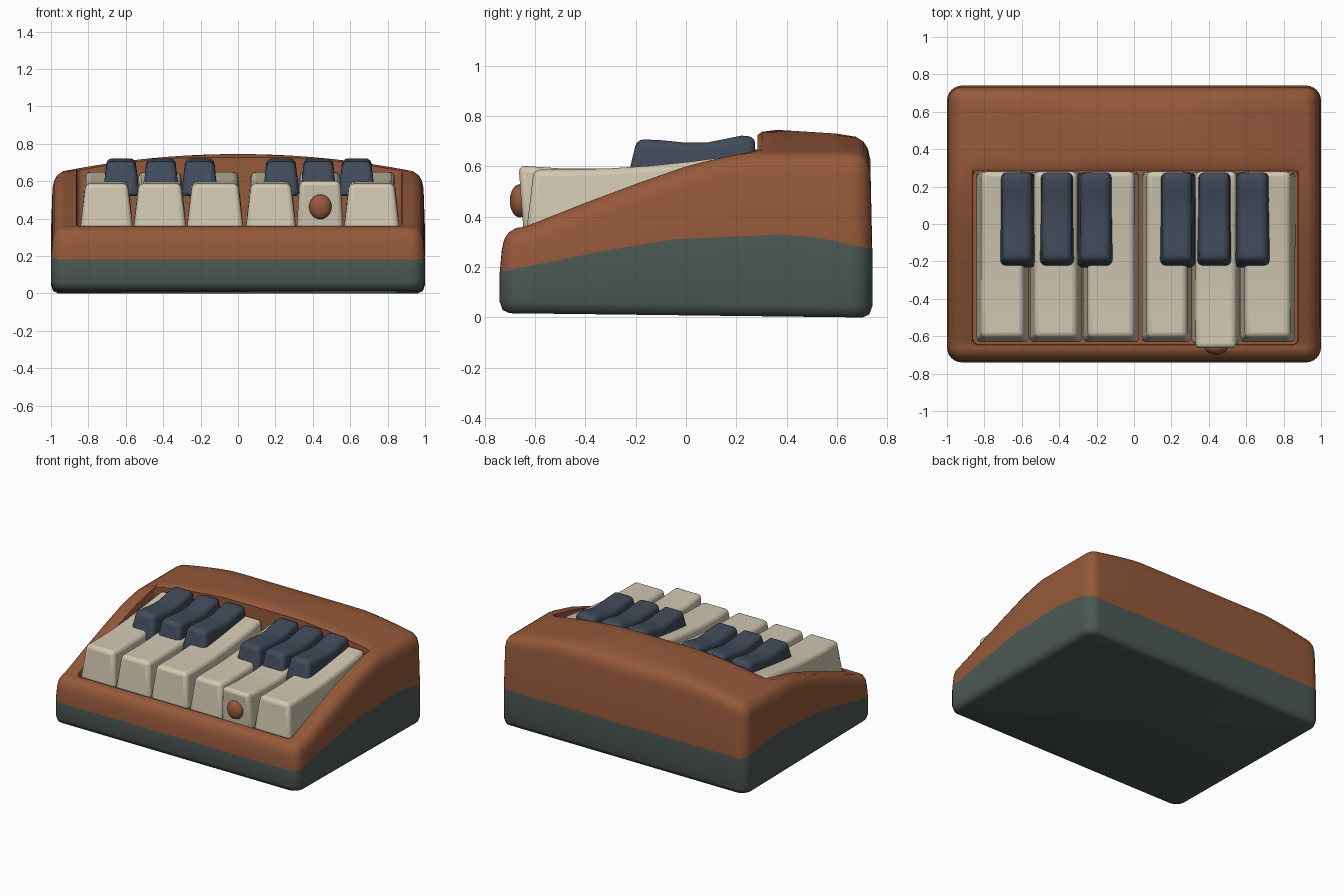
import bpy, bmesh, math

cube = bpy.data.objects.get("Cube")
if cube:
    bpy.data.objects.remove(cube, do_unlink=True)


def material(name, r, g, b):
    m = bpy.data.materials.new(name)
    m.use_nodes = True
    m.diffuse_color = (r, g, b, 1)
    node = m.node_tree.nodes["Principled BSDF"]
    node.inputs["Base Color"].default_value = (r, g, b, 1)
    node.inputs["Roughness"].default_value = 0.7
    return m


clay = material("clay orange", 0.30, 0.10, 0.042)
teal = material("grey teal", 0.074, 0.10, 0.09)
cream = material("cream", 0.64, 0.57, 0.44)
slate = material("slate blue", 0.053, 0.07, 0.102)


def finish(name, bm, mats, bevel=0):
    bmesh.ops.recalc_face_normals(bm, faces=bm.faces)
    mesh = bpy.data.meshes.new(name)
    bm.to_mesh(mesh)
    bm.free()
    for m in mats:
        mesh.materials.append(m)
    ob = bpy.data.objects.new(name, mesh)
    bpy.context.collection.objects.link(ob)
    if bevel:
        mod = ob.modifiers.new("soft edges", "BEVEL")
        mod.width = bevel
        mod.segments = 3
        mod.limit_method = "ANGLE"
        mod.angle_limit = math.radians(40)
    bpy.ops.object.select_all(action="DESELECT")
    ob.select_set(True)
    bpy.context.view_layer.objects.active = ob
    bpy.ops.object.shade_smooth_by_angle(angle=math.radians(50))
    return ob


def along(points, y):
    """Height on a polyline profile at depth y."""
    if y <= points[0][0]:
        return points[0][1]
    for (ya, za), (yb, zb) in zip(points, points[1:]):
        if y <= yb:
            return za + (zb - za) * (y - ya) / (yb - ya)
    return points[-1][1]


# Case: side profile limited by an arch across the width
RAIL = [(-.75, .345), (-.64, .36), (-.4, .455), (-.2, .53), (0, .60), (.15, .637),
        (.27, .66), (.282, .735), (.36, .745), (.6, .73), (.75, .705)]
SEAM = [(-.74, .18), (-.35, .26), (-.05, .31), (.4, .33), (.56, .31), (.74, .27)]


def top(x, y):
    return min(along(RAIL, y), 0.745 - 0.105 * x * x)


def rounded(x0, x1, y0, y1, r, side=24, corner=6):
    """Rounded rectangle outline with a fixed number of points."""
    centres = [(x1 - r, y0 + r, -90), (x1 - r, y1 - r, 0),
               (x0 + r, y1 - r, 90), (x0 + r, y0 + r, 180)]
    arcs = []
    for cx, cy, start in centres:
        angles = [math.radians(start + 90 * i / corner) for i in range(corner + 1)]
        arcs.append([(cx + r * math.cos(a), cy + r * math.sin(a)) for a in angles])
    pts = []
    for i, arc in enumerate(arcs):
        (ax, ay), (bx, by) = arc[-1], arcs[(i + 1) % 4][0]
        pts += arc
        pts += [(ax + (bx - ax) * k / side, ay + (by - ay) * k / side)
                for k in range(1, side)]
    return pts


def outer(inset):
    return rounded(inset - 1, 1 - inset, inset - .74, .74 - inset, max(.08 - inset, .03))


bay = rounded(-.86, .875, -.645, .285, .03)


def lift(outline, height):
    return [(x, y, height(x, y)) for x, y in outline]


def foot(x, y):
    return 0.012 * (0.68 - y)


rings = [lift(outer(.04), foot),
         lift(outer(.012), lambda x, y: foot(x, y) + .012),
         lift(outer(0), lambda x, y: foot(x, y) + .045),
         lift(outer(0), lambda x, y: along(SEAM, y)),
         lift(outer(.008), lambda x, y: top(x, y) - .08),
         lift(outer(.017), lambda x, y: top(x, y) - .04),
         lift(outer(.035), lambda x, y: top(x, y) - .014),
         lift(outer(.065), top)]
shoulder = outer(.065)
for t in (.2, .4, .6, .8, .95):
    rings.append(lift([(a + (c - a) * t, b + (d - b) * t)
                       for (a, b), (c, d) in zip(shoulder, bay)], top))
rings.append(lift(bay, lambda x, y: top(x, y) - .01))
rings.append(lift(bay, lambda x, y: .33))

bm = bmesh.new()
loops = [[bm.verts.new(p) for p in ring] for ring in rings]
n = len(bay)
for level, (low, high) in enumerate(zip(loops, loops[1:])):
    for i in range(n):
        j = (i + 1) % n
        face = bm.faces.new((low[i], low[j], high[j], high[i]))
        face.material_index = 1 if level < 3 else 0
bm.faces.new(loops[0][::-1]).material_index = 1
bm.faces.new(loops[-1])
finish("case", bm, [clay, teal])


def key(name, x0, x1, profile, base, taper, lean, mat, bevel):
    """Tapered bar following a top profile from front to back."""
    bm = bmesh.new()
    rows = []
    for i, (y, z) in enumerate(profile):
        yb = y - lean if i == 0 else y
        rows.append([bm.verts.new(p) for p in (
            (x0, yb, base), (x1, yb, base), (x1 - taper, y, z), (x0 + taper, y, z))])
    for a, b in zip(rows, rows[1:]):
        for i in range(4):
            j = (i + 1) % 4
            bm.faces.new((a[i], a[j], b[j], b[i]))
    bm.faces.new(rows[0])
    bm.faces.new(rows[-1][::-1])
    return finish(name, bm, [mat], bevel)


# Pale keys, the fifth one pushed forward
PALE = [(-.605, .588), (-.45, .588), (-.3, .592), (-.15, .602), (0, .617),
        (.15, .636), (.28, .652)]
FORWARD = [(-.665, .603), (-.5, .592)] + PALE[2:]
spans = [(-.845, -.56), (-.56, -.275), (-.275, .03), (.04, .312), (.312, .565), (.565, .865)]
for i, (x0, x1) in enumerate(spans):
    pushed = i == 4
    key("pale_key_%d" % (i + 1), x0, x1, FORWARD if pushed else PALE, .335,
        .018 if pushed else .03, -.02 if pushed else .03, cream, .026)

# Dark keys with a dished top
DARK = [(-.195, .708), (-.1, .704), (0, .694), (.08, .694), (.16, .71), (.22, .722), (.275, .718)]
for i, x in enumerate((-.625, -.412, -.205, .23, .43, .635)):
    key("dark_key_%d" % (i + 1), x - .1, x + .1, DARK, .52, .024, .045, slate, .028)

# Small button on the front of the pushed key
bm = bmesh.new()
bmesh.ops.create_uvsphere(bm, u_segments=24, v_segments=14, radius=1)
for v in bm.verts:
    v.co = (.44 + .06 * v.co.x, -.66 + .04 * v.co.y, .463 + .066 * v.co.z)
finish("button", bm, [clay])
